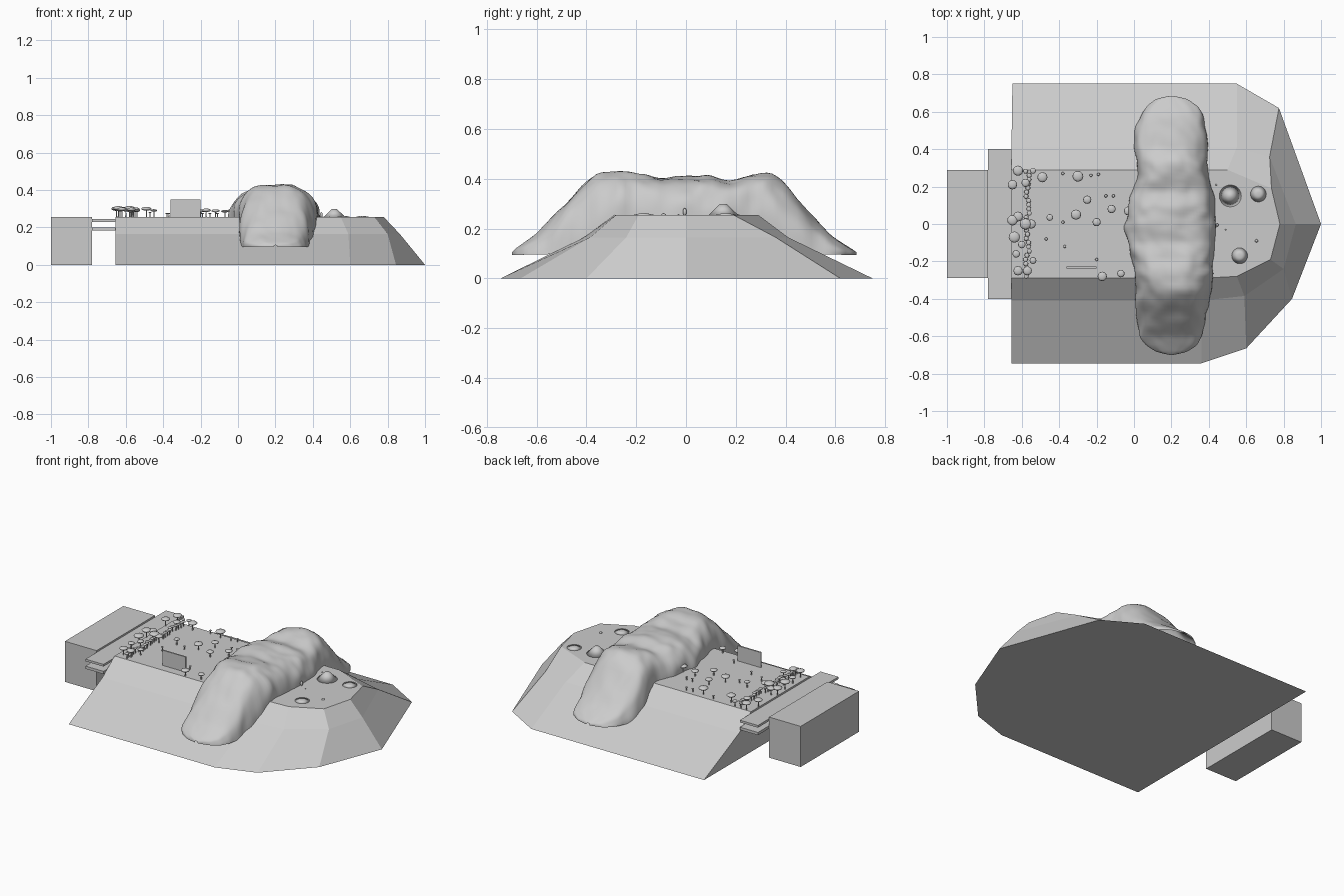
import bpy, bmesh, math, random
from mathutils import Vector, Matrix, noise

if "Cube" in bpy.data.objects:
    bpy.data.objects.remove(bpy.data.objects["Cube"])

random.seed(4)
TOP = 0.255


def finish(bm, name, smooth=False):
    bmesh.ops.recalc_face_normals(bm, faces=bm.faces)
    me = bpy.data.meshes.new(name)
    bm.to_mesh(me)
    bm.free()
    ob = bpy.data.objects.new(name, me)
    bpy.context.collection.objects.link(ob)
    for p in me.polygons:
        p.use_smooth = smooth
    return ob


def box(name, lo, hi):
    lo, hi = Vector(lo), Vector(hi)
    bm = bmesh.new()
    m = Matrix.Translation((lo + hi) / 2) @ Matrix.Diagonal((*(hi - lo), 1))
    bmesh.ops.create_cube(bm, size=1, matrix=m)
    return finish(bm, name)


def lerp_table(t, table):
    for (a, *va), (b, *vb) in zip(table, table[1:]):
        if t <= b:
            f = (t - a) / (b - a)
            return [p + (q - p) * f for p, q in zip(va, vb)]
    return table[-1][1:]


# Plateau: three stacked outlines, foot, slope break and flat top
foot = [(-.655, -.745), (.36, -.745), (.60, -.665), (.845, -.40),
        (1, 0), (.775, .62), (.55, .75), (-.65, .75)]
brk = [(-.655, -.41), (.36, -.41), (.59, -.385), (.80, -.24),
       (.865, 0), (.725, .36), (.55, .41), (-.655, .41)]
rim = [(-.655, -.29), (.36, -.29), (.55, -.28), (.73, -.19),
       (.78, 0), (.735, .19), (.50, .29), (-.655, .29)]
bm = bmesh.new()
rings = [[bm.verts.new((x, y, z)) for x, y in pts]
         for pts, z in ((foot, 0), (brk, .165), (rim, TOP))]
for a, b in zip(rings, rings[1:]):
    for i in range(8):
        j = (i + 1) % 8
        bm.faces.new((a[i], a[j], b[j], b[i]))
bm.faces.new(rings[0])
bm.faces.new(rings[-1])
finish(bm, "plateau")

# Block, two bridging slabs and the upright panel
box("end_block", (-1, -.29, 0), (-.78, .29, TOP))
box("upper_slab", (-.78, -.40, .23), (-.655, .40, .244))
box("lower_slab", (-.78, -.40, .183), (-.655, .40, .20))
box("upright_panel", (-.36, -.237, TOP - .005), (-.20, -.228, .35))

# Rocky ridge: stations along y hold left x, right x, crest height
stations = [(-.70, .19, .21, .105), (-.685, .12, .28, .12), (-.65, .065, .335, .145),
            (-.60, .03, .36, .18), (-.53, .02, .38, .255), (-.43, .01, .40, .36),
            (-.35, .01, .41, .425), (-.27, .01, .42, .437), (-.2, -.01, .425, .42),
            (-.1, -.03, .43, .405), (0, -.05, .44, .412), (.1, -.03, .43, .408),
            (.17, -.01, .42, .395), (.25, .02, .40, .413), (.34, .015, .39, .42),
            (.40, 0, .39, .378), (.49, 0, .39, .27), (.58, .035, .37, .175),
            (.63, .07, .34, .14), (.67, .12, .28, .115), (.685, .19, .21, .105)]
ground = [(0, TOP), (.29, TOP), (.41, .165), (.54, .10), (.8, .10)]
N, M = 90, 44
bm = bmesh.new()
rows = []
for i in range(N + 1):
    s = i / N
    y = -.0075 - .6925 * math.cos(math.pi * s) * (1 - .35 * math.sin(math.pi * s) ** 2)
    x0, x1, zt = lerp_table(y, stations)
    zb = lerp_table(abs(y), ground)[0] - .006
    row = []
    for k in range(M + 1):
        a = math.pi * k / M
        c, sn = math.cos(a), math.sin(a)
        px = math.copysign(abs(c) ** .8, c)
        pz = abs(sn) ** .8
        # folds that run down the flanks
        n = noise.noise((y * 11, px * 2.2, pz * 1.5)) + .5 * noise.noise((y * 24, px * 4, 3))
        w = 1 + .06 * n
        h = (zt - zb) * pz * (1 + .07 * n)
        row.append(bm.verts.new(((x0 + x1) / 2 + (x1 - x0) / 2 * px * w, y, zb + h)))
    rows.append(row)
for a, b in zip(rows, rows[1:]):
    for k in range(M):
        bm.faces.new((a[k], a[k + 1], b[k + 1], b[k]))
ridge = finish(bm, "rocky_ridge", True)
sm = ridge.modifiers.new("soften", "SMOOTH")
sm.iterations = 2

# Mounds on the far end of the plateau
for i, (x, y, r, h) in enumerate([(.515, .15, .06, .045), (.665, .16, .047, .008),
                                  (.565, -.17, .047, .008)]):
    bm = bmesh.new()
    bmesh.ops.create_cone(bm, segments=20, radius1=r, radius2=r * .22, depth=h, cap_ends=True,
                          matrix=Matrix.Translation((x, y, TOP + h / 2 - .001)))
    finish(bm, f"mound_{i + 1}", True)
    bpy.context.object


def ball(bm, loc, size, seg=12):
    m = Matrix.Translation(loc) @ Matrix.Diagonal((*size, 1))
    bmesh.ops.create_uvsphere(bm, u_segments=seg, v_segments=seg // 2, radius=1, matrix=m)


# Small upright stone at the ridge foot and loose pebbles
bm = bmesh.new()
ball(bm, (.445, -.005, .267), (.008, .008, .015))
for x, y, r in [(.655, -.09, .009), (.44, .21, .005), (.49, -.03, .004)]:
    ball(bm, (x, y, TOP), (r, r, r * .8), 8)
finish(bm, "stones", True)

# Trees: x, y, crown radius
trees = [(-.49, .25, .027), (-.30, .255, .029), (-.62, .285, .027), (-.65, .21, .025),
         (-.31, .05, .027), (-.25, .13, .022), (-.20, .01, .022), (-.12, .08, .022),
         (-.03, .07, .024), (-.17, -.28, .025), (-.07, -.265, .02), (-.45, .035, .018),
         (-.65, .02, .028), (-.62, .04, .026), (-.58, 0, .03), (-.55, 0, .025),
         (-.64, -.07, .03), (-.60, -.11, .02), (-.63, -.16, .02), (-.54, -.195, .018),
         (-.62, -.25, .025), (-.57, -.25, .024), (-.58, .22, .022), (-.54, .285, .016),
         (-.02, -.01, .015)]
for i in range(26):
    trees.append((-.57 + random.uniform(-.012, .012), -.28 + i * .0225, .013))
for x, y in [(-.38, .27), (-.23, .26), (-.19, .265), (-.38, .01), (-.15, .15),
             (-.37, -.12), (-.47, -.08), (-.20, -.19), (-.11, .15)]:
    trees.append((x, y, .008))
crowns, trunks = bmesh.new(), bmesh.new()
for x, y, r in trees:
    h = .012 + r * 1.0 + (.006 if x < -.4 else 0)
    ball(crowns, (x, y, TOP + h), (r, r, r * .38), 12)
    bmesh.ops.create_cone(trunks, segments=6, radius1=.0035, radius2=.0025, depth=h,
                          cap_ends=True, matrix=Matrix.Translation((x, y, TOP + h / 2)))
finish(crowns, "tree_crowns", True)
finish(trunks, "tree_trunks")
